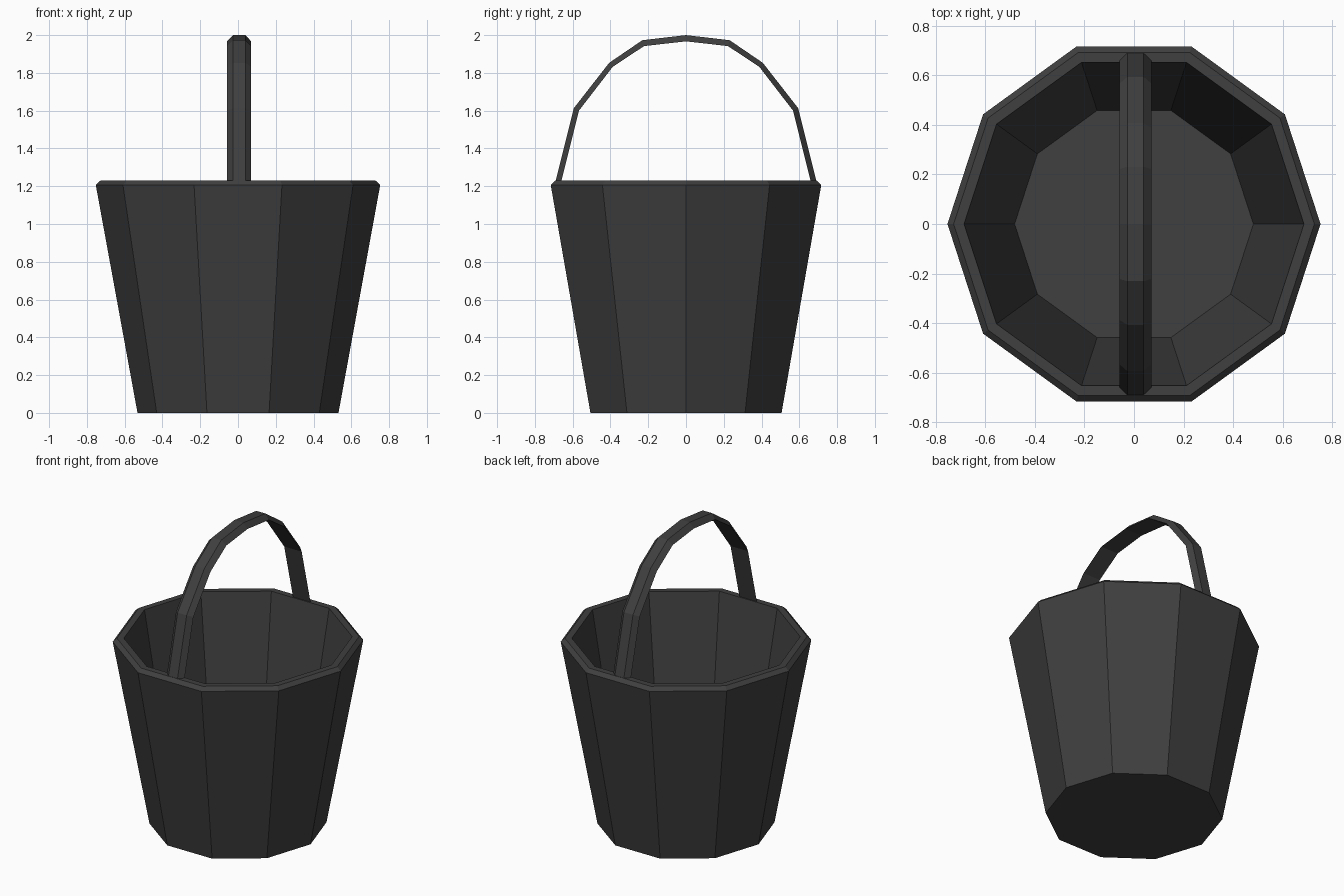
import bpy, bmesh
from math import cos, sin, pi

if "Cube" in bpy.data.objects:
    bpy.data.objects.remove(bpy.data.objects["Cube"])

dark = bpy.data.materials.new("dark_grey")
dark.diffuse_color = (0.05, 0.05, 0.05, 1)
dark.use_nodes = True
dark.node_tree.nodes["Principled BSDF"].inputs["Base Color"].default_value = dark.diffuse_color


def loft(name, rings):
    """Skin a list of closed vertex rings and cap both ends."""
    bm = bmesh.new()
    loops = [[bm.verts.new(p) for p in ring] for ring in rings]
    n = len(loops[0])
    for a, b in zip(loops, loops[1:]):
        for i in range(n):
            j = (i + 1) % n
            bm.faces.new((a[i], a[j], b[j], b[i]))
    bm.faces.new(loops[0])
    bm.faces.new(loops[-1])
    bmesh.ops.recalc_face_normals(bm, faces=bm.faces)
    mesh = bpy.data.meshes.new(name)
    bm.to_mesh(mesh)
    bm.free()
    mesh.materials.append(dark)
    obj = bpy.data.objects.new(name, mesh)
    bpy.context.collection.objects.link(obj)
    return obj


# Bucket: ten-sided wall, chamfered rim, hollow inside (radius, height)
SIDES = 10
profile = [(0.532, 0), (0.753, 1.207), (0.728, 1.23), (0.686, 1.23), (0.482, 0.06)]
loft("bucket", [[(r * cos(2 * pi * i / SIDES), r * sin(2 * pi * i / SIDES), z)
                 for i in range(SIDES)] for r, z in profile])

# Handle: arched strap, narrow outer face and wide inner face
# half path from one end to the crown: outer y, z, inner y, z
half = [(0.692, 1.22, 0.662, 1.22), (0.594, 1.613, 0.567, 1.60),
        (0.407, 1.853, 0.388, 1.832), (0.231, 1.973, 0.222, 1.942)]
path = half + [(0, 2.0, 0, 1.967)] + [(-a, b, -c, d) for a, b, c, d in reversed(half)]
CX, OUTER, INNER = 0.006, 0.033, 0.064
loft("handle", [[(CX - OUTER, oy, oz), (CX + OUTER, oy, oz),
                 (CX + INNER, iy, iz), (CX - INNER, iy, iz)]
                for oy, oz, iy, iz in path])
